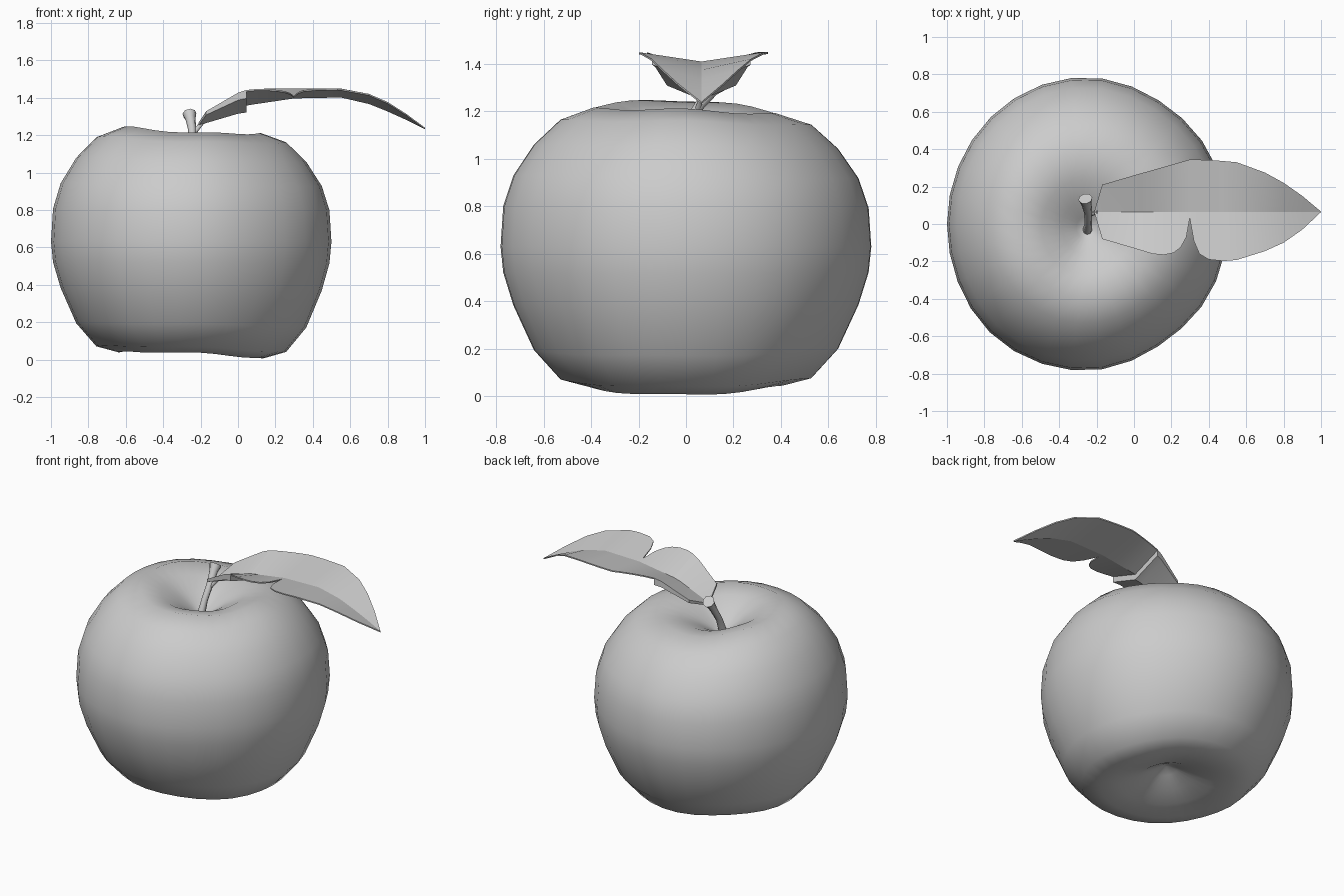
import bpy, math
from mathutils import Vector

if "Cube" in bpy.data.objects:
    bpy.data.objects.remove(bpy.data.objects["Cube"])


def make(name, verts, faces, angle=60):
    me = bpy.data.meshes.new(name)
    me.from_pydata(verts, [], faces)
    me.update()
    ob = bpy.data.objects.new(name, me)
    bpy.context.collection.objects.link(ob)
    bpy.ops.object.select_all(action='DESELECT')
    ob.select_set(True)
    bpy.context.view_layer.objects.active = ob
    bpy.ops.object.mode_set(mode='EDIT')
    bpy.ops.mesh.select_all(action='SELECT')
    bpy.ops.mesh.normals_make_consistent(inside=False)
    bpy.ops.object.mode_set(mode='OBJECT')
    bpy.ops.object.shade_smooth_by_angle(angle=math.radians(angle))
    return ob


def loft(name, rings, angle=60):
    """Closed tube through equal-sized rings, capped at both ends."""
    n = len(rings[0])
    verts = [v for r in rings for v in r]
    faces = [(i * n + j, i * n + (j + 1) % n, (i + 1) * n + (j + 1) % n, (i + 1) * n + j)
             for i in range(len(rings) - 1) for j in range(n)]
    faces += [tuple(range(n)), tuple(range(len(verts) - n, len(verts)))]
    return make(name, verts, faces, angle)


def tube(name, path, radii, n=8):
    pts = [Vector(p) for p in path]
    rings = []
    for i, p in enumerate(pts):
        d = pts[min(i + 1, len(pts) - 1)] - pts[max(i - 1, 0)]
        q = d.to_track_quat('Z', 'Y')
        rings.append([p + q @ Vector((radii[i] * math.cos(t), radii[i] * math.sin(t), 0))
                      for t in (2 * math.pi * k / n for k in range(n))])
    return loft(name, rings)


def dent(t, deg, width=22):
    """Soft bump of height 1 around one compass angle."""
    d = (math.degrees(t) - deg + 180) % 360 - 180
    return math.exp(-(d / width) ** 2)


# Apple body: lathe profile (radius, height), gently uneven around the axis
profile = [(.015, .17), (.07, .14), (.17, .09), (.28, .055), (.40, .033), (.52, .065), (.63, .19),
           (.715, .38), (.757, .52), (.768, .63), (.757, .8), (.715, .93), (.63, 1.06),
           (.52, 1.165), (.38, 1.215), (.25, 1.187), (.14, 1.13), (.06, 1.075), (.012, 1.04)]
rings = []
N = 30
for r, z in profile:
    ring = []
    up = max(0, (z - .63) / .6)
    low = max(0, (.63 - z) / .6)
    rim = min(1, r / .35)
    for k in range(N):
        t = 2 * math.pi * k / N
        c, s = math.cos(t), math.sin(t)
        rr = r * (1 - .024 * math.cos(2 * t) - .028 * dent(t, 302) - .018 * dent(t, 60) + .012 * dent(t, 228))
        dz = rim * (up * (-.02 * c - .012 * s + .012 * math.cos(2 * t) + .005 * math.cos(5 * t))
                    + low * (-.018 * c + .006 * s - .009 * math.cos(2 * t) + .004 * math.cos(5 * t + 1)))
        ring.append((-.25 + rr * c, rr * s - .03 * up * (1 - min(1, r / .5)), z + dz))
    rings.append(ring)
loft("apple_body", rings)

# Woody stem and the short leaf stalk branching from it
tube("stem", [(-.25, -.04, 1.03), (-.245, 0, 1.14), (-.245, .06, 1.23), (-.255, .11, 1.29), (-.26, .135, 1.315)],
     [.026, .02, .022, .028, .038])
tube("leaf_stalk", [(-.25, .04, 1.19), (-.225, .055, 1.225), (-.19, .065, 1.27)], [.014, .012, .012], 6)

MID = .065
RIB = [(-.21, 1.265, .3), (-.17, 1.285, .3), (0, 1.355, .37), (.05, 1.368, .36), (.3, 1.405, .16),
       (.55, 1.41, .15), (.7, 1.375, .22), (.85, 1.315, .28), (1, 1.24, .2)]
BACK = [(-.21, .075), (-.17, .21), (0, .26), (.3, .345), (.42, .342), (.55, .33), (.7, .275), (.8, .22),
        (.9, .15), (1, .066)]
FRONT = [(-.21, .055), (-.17, -.08), (0, -.13), (.1, -.16), (.16, -.165), (.21, -.155), (.25, -.125),
         (.28, -.07), (.298, .03), (.32, -.09), (.35, -.16), (.4, -.19), (.48, -.198), (.55, -.192),
         (.7, -.145), (.8, -.1), (.9, -.03), (1, .064)]


def at(table, x, col=1):
    for a, b in zip(table, table[1:]):
        if x <= b[0]:
            return a[col] + (b[col] - a[col]) * (x - a[0]) / (b[0] - a[0])
    return table[-1][col]


def leaf(name, xs, thick):
    """Folded blade section: back edge, midrib, front edge, with a lower skin."""
    rings = []
    for x in xs:
        row = []
        for y in (at(BACK, x), MID, at(FRONT, x)):
            row.append((x, y, at(RIB, x) + at(RIB, x, 2) * abs(y - MID)))
        t = thick(x)
        rings.append(row + [(a, b, c - t) for a, b, c in reversed(row)])
    return loft(name, rings, 15)


# Thick folded base of the leaf, then the thin notched blade
leaf("leaf_base", [-.21, -.17, 0, .045], lambda x: .015 + .03 * (x + .21) / .255)
leaf("leaf_blade", [.045] + [x for x, y in FRONT if x > .05], lambda x: .008)
